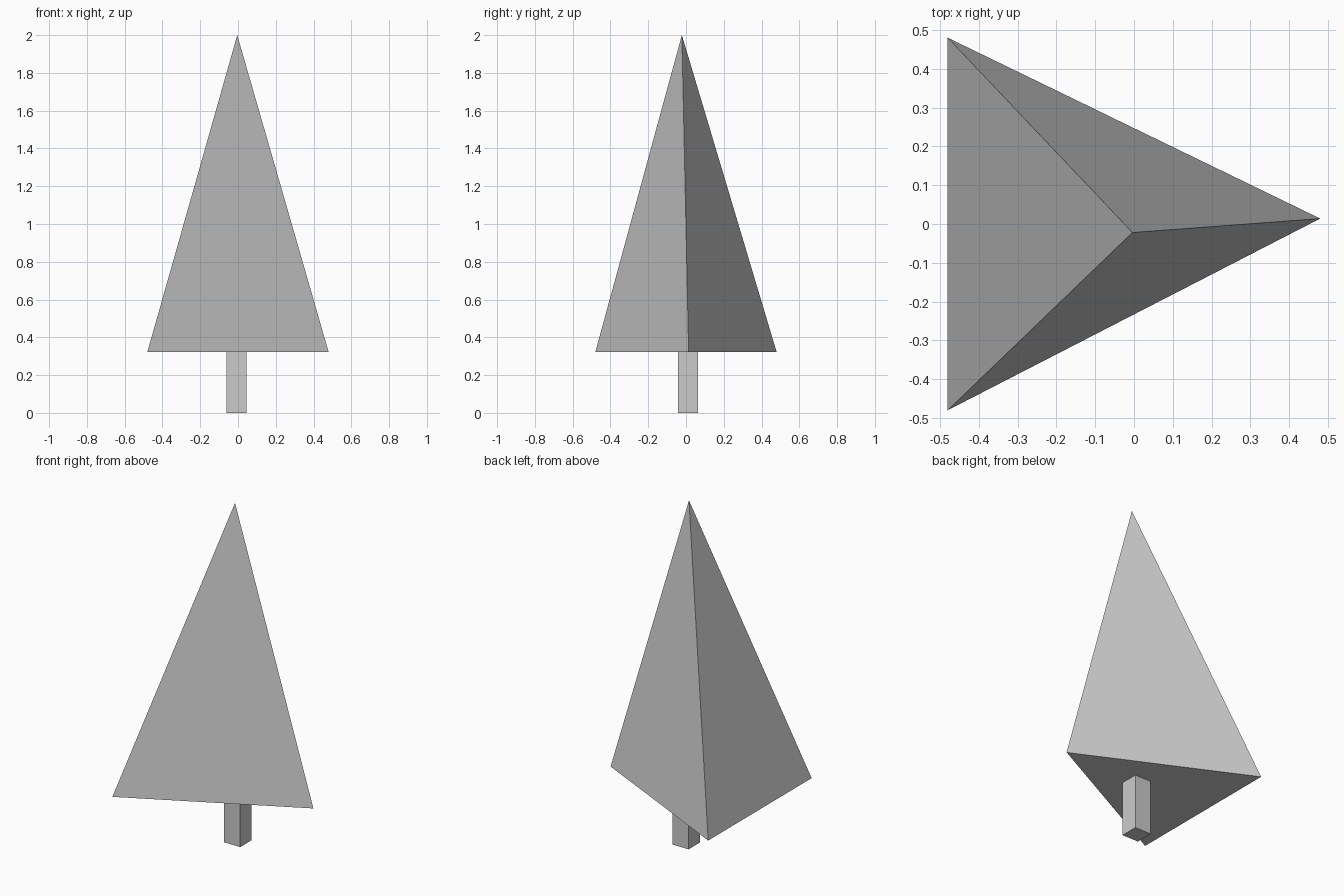
import bpy

if "Cube" in bpy.data.objects:
    bpy.data.objects.remove(bpy.data.objects["Cube"])


def tapered_solid(name, base, base_z, top, top_z):
    """Closed flat-faced solid: polygon base (counter-clockwise) joined to a top polygon or apex."""
    n = len(base)
    verts = [(x, y, base_z) for x, y in base] + [(x, y, top_z) for x, y in top]
    faces = [tuple(reversed(range(n)))]
    for i in range(n):
        j = (i + 1) % n
        faces.append((i, j, n) if len(top) == 1 else (i, j, n + j, n + i))
    if len(top) > 1:
        faces.append(tuple(range(n, 2 * n)))
    mesh = bpy.data.meshes.new(name)
    mesh.from_pydata(verts, [], faces)
    mesh.update()
    obj = bpy.data.objects.new(name, mesh)
    bpy.context.collection.objects.link(obj)
    return obj


FOLIAGE_Z = 0.322

# Square trunk, slightly off centre
cx, cy, h = -0.009, 0.011, 0.053
square = [(cx - h, cy - h), (cx + h, cy - h), (cx + h, cy + h), (cx - h, cy + h)]
tapered_solid("trunk", square, 0.0, square, FOLIAGE_Z)

# Three-sided foliage pyramid with an off-centre tip
triangle = [(-0.48, -0.48), (0.48, 0.014), (-0.48, 0.48)]
tapered_solid("foliage", triangle, FOLIAGE_Z, [(-0.004, -0.022)], 2.0)
